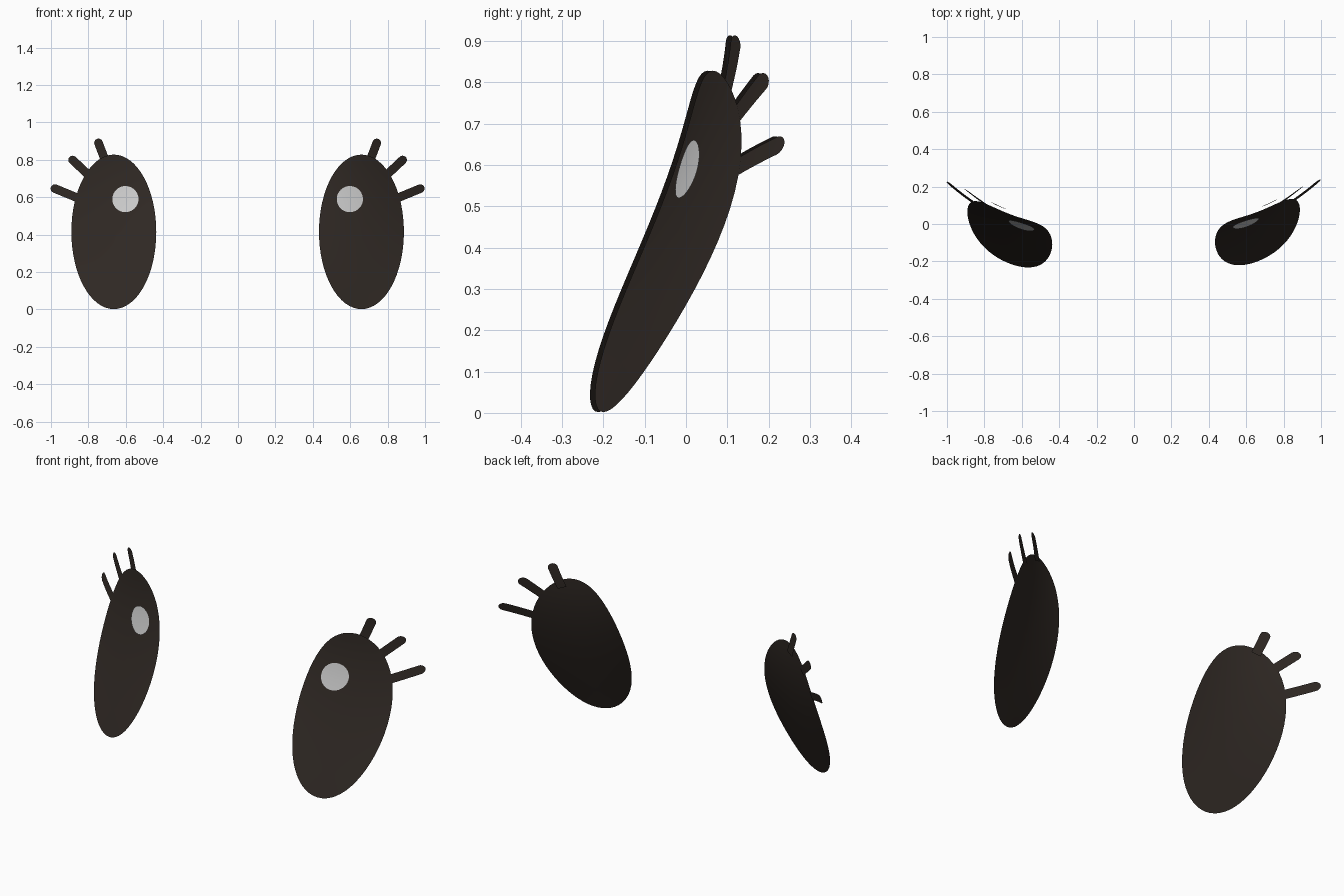
import bpy, bmesh, math

if "Cube" in bpy.data.objects:
    bpy.data.objects.remove(bpy.data.objects["Cube"])

CX, CZ = 0.66, 0.415          # eye centre in front view


def depth(x, z):
    """Curved face surface that every part lies on."""
    u, v = x - CX, z - CZ
    return (-0.025 + 0.38 * u + 0.37 * v + 0.31 * u * u - 0.25 * v * v
            + u * u * v - 0.29 * v ** 3)


def material(name, color):
    m = bpy.data.materials.new(name)
    m.diffuse_color = color
    m.use_nodes = True
    m.node_tree.nodes["Principled BSDF"].inputs["Base Color"].default_value = m.diffuse_color
    return m


dark = material("dark", (0.028, 0.021, 0.017, 1))
white = material("white", (0.9, 0.9, 0.9, 1))


def finish(name, bm, side, mat):
    # mirror to the requested side and make the sheet face the front
    for v in bm.verts:
        v.co.x *= side
        if side < 0:
            v.co.x -= 0.004
            v.co.y -= 0.012
    bm.normal_update()
    for f in bm.faces:
        if f.normal.y > 0:
            f.normal_flip()
    me = bpy.data.meshes.new(name)
    bm.to_mesh(me)
    bm.free()
    me.materials.append(mat)
    for p in me.polygons:
        p.use_smooth = True
    ob = bpy.data.objects.new(name, me)
    bpy.context.collection.objects.link(ob)


def disc(name, cx, cz, rx, rz, offset, side, mat, rings=10, seg=64):
    bm = bmesh.new()

    def vert(x, z):
        return bm.verts.new((x, depth(x, z) + offset, z))
    centre = vert(cx, cz)
    prev = None
    for r in range(1, rings + 1):
        k = r / rings
        ring = [vert(cx + k * rx * math.cos(2 * math.pi * i / seg),
                     cz + k * rz * math.sin(2 * math.pi * i / seg)) for i in range(seg)]
        for i in range(seg):
            j = (i + 1) % seg
            if prev:
                bm.faces.new((prev[i], ring[i], ring[j], prev[j]))
            else:
                bm.faces.new((centre, ring[i], ring[j]))
        prev = ring
    finish(name, bm, side, mat)


def lash(name, base, tip, offset, side, w=0.023):
    # flat strip with a rounded tip
    bm = bmesh.new()
    dx, dz = tip[0] - base[0], tip[1] - base[1]
    L = math.hypot(dx, dz)
    dx, dz = dx / L, dz / L
    rows = [(t * (L - w) / 6, w) for t in range(7)]
    rows += [(L - w + w * math.sin(a), w * math.cos(a))
             for a in (math.radians(d) for d in (20, 40, 60, 75, 86))]
    prev = None
    for s, h in rows:
        row = []
        for k in (-1, 0, 1):
            x = base[0] + dx * s - dz * h * k
            z = base[1] + dz * s + dx * h * k
            row.append(bm.verts.new((x, depth(x, z) + offset, z)))
        if prev:
            for i in range(2):
                bm.faces.new((prev[i], row[i], row[i + 1], prev[i + 1]))
        prev = row
    finish(name, bm, side, dark)


LASHES = [((0.70, 0.78), (0.750, 0.912), 0.02),
          ((0.785, 0.71), (0.897, 0.815), 0.003),
          ((0.85, 0.595), (0.996, 0.655), 0.003)]

for side, label in ((1, "right"), (-1, "left")):
    disc("eye_" + label, CX, CZ, 0.227, 0.413, 0, side, dark)
    disc("highlight_" + label, 0.598, 0.59, 0.07, 0.07, -0.006, side, white, 4, 40)
    for n, (b, t, o) in enumerate(LASHES, 1):
        lash(f"eyelash_{label}_{n}", b, t, o, side)
